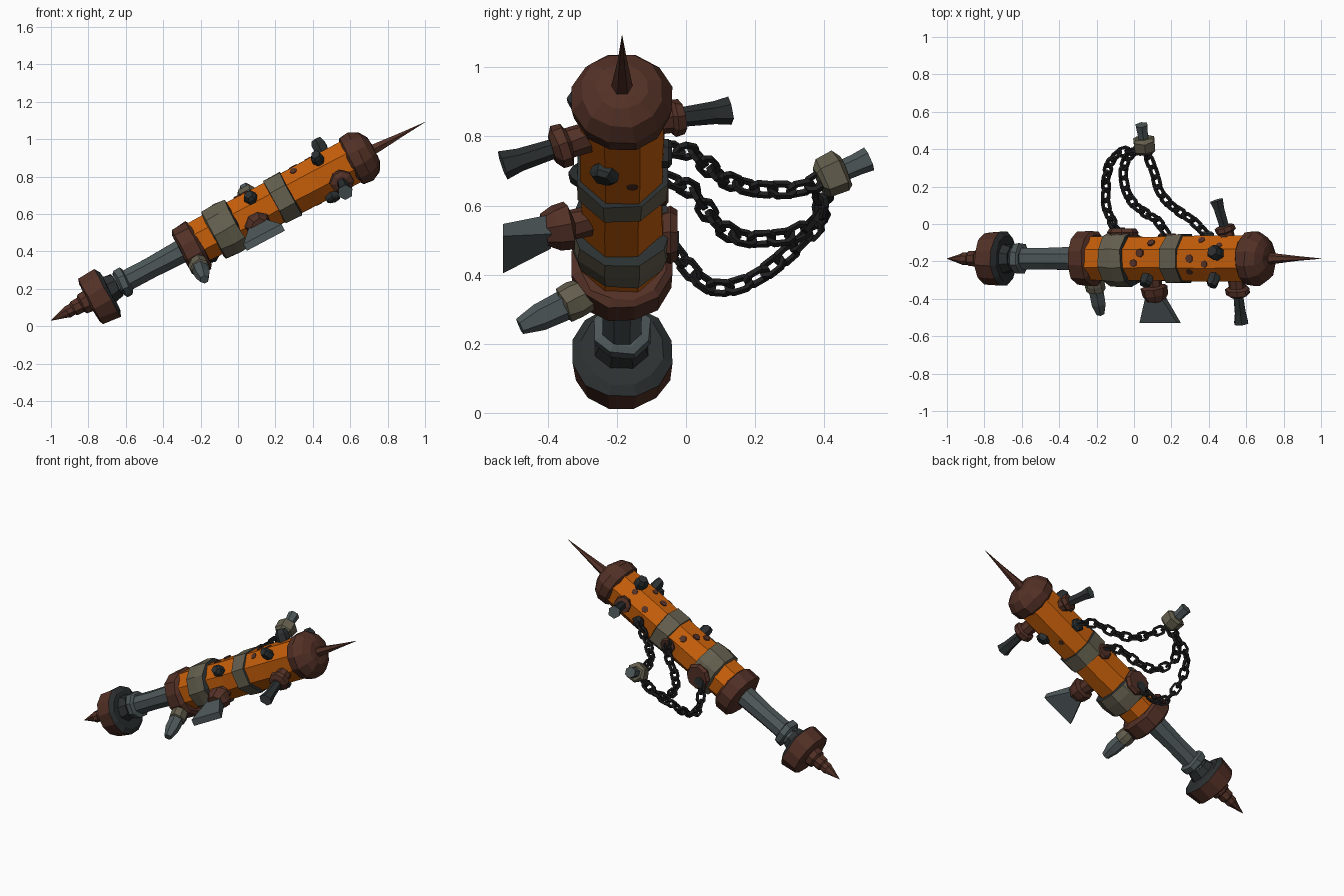
import bpy, bmesh, math, random
from mathutils import Vector, Matrix

if "Cube" in bpy.data.objects:
    bpy.data.objects.remove(bpy.data.objects["Cube"])

random.seed(4)


def material(name, r, g, b):
    m = bpy.data.materials.new(name)
    m.diffuse_color = (r, g, b, 1)
    m.use_nodes = True
    m.node_tree.nodes["Principled BSDF"].inputs["Base Color"].default_value = m.diffuse_color
    return m


ORANGE = material("orange_paint", 0.56, 0.112, 0.003)
RUST = material("rust_brown", 0.085, 0.030, 0.019)
KHAKI = material("khaki_wrap", 0.125, 0.112, 0.075)
STEEL = material("grey_steel", 0.075, 0.095, 0.098)
DARK = material("dark_steel", 0.024, 0.029, 0.030)
BLACK = material("chain_black", 0.014, 0.014, 0.015)

# Tilted main axis: U runs along the club, V is its upper side
TILT = math.radians(27.95)
FOOT = Vector((-1, -0.185, 0.03))
U = Vector((math.cos(TILT), 0, math.sin(TILT)))
V = Vector((-math.sin(TILT), 0, math.cos(TILT)))
Y = Vector((0, 1, 0))


def finish(name, bm, *mats):
    bmesh.ops.recalc_face_normals(bm, faces=bm.faces)
    mesh = bpy.data.meshes.new(name)
    bm.to_mesh(mesh)
    bm.free()
    for m in mats:
        mesh.materials.append(m)
    ob = bpy.data.objects.new(name, mesh)
    bpy.context.collection.objects.link(ob)
    return ob


def lathe(name, base, direction, profile, sides, mat, end_mat=None, jitter=0.0, turn=0.5):
    """Faceted turned shape; profile = (distance, radius). end_mat colours the far end."""
    bm = bmesh.new()
    d = Vector(direction).normalized()
    a = (V - d * V.dot(d)) if abs(V.dot(d)) < 0.9 else (U - d * U.dot(d))
    a.normalize()
    b = d.cross(a)
    rings = []
    for t, r in profile:
        ring = []
        for i in range(sides):
            ang = 2 * math.pi * (i + turn) / sides
            p = Vector(base) + d * t + (a * math.cos(ang) + b * math.sin(ang)) * r
            if r > 0.01:
                p += Vector([random.uniform(-jitter, jitter) for _ in range(3)])
            ring.append(bm.verts.new(p))
        rings.append(ring)
    for lo, hi in zip(rings, rings[1:]):
        for i in range(sides):
            j = (i + 1) % sides
            bm.faces.new((lo[i], lo[j], hi[j], hi[i]))
    bm.faces.new(rings[0][::-1])
    bm.faces.new(rings[-1])
    bmesh.ops.recalc_face_normals(bm, faces=bm.faces)
    if end_mat:
        for f in bm.faces:
            f.material_index = int(f.normal.dot(d) > 0.6)
    return finish(name, bm, mat, *([end_mat] if end_mat else []))


def on_axis(name, profile, sides, mat, end_mat=None, jitter=0.004, drop=0.0):
    return lathe(name, FOOT - V * drop, U, profile, sides, mat, end_mat, jitter)


def surface(t, degrees, r, side=0.0):
    """Point and normal on the club; 0 deg = upper side, 90 = back, -90 = front."""
    a = math.radians(degrees)
    n = V * math.cos(a) + Y * math.sin(a)
    return FOOT + U * t + n * r + (Y * math.cos(a) - V * math.sin(a)) * side, n


# Handle, pommel and bottom spike
on_axis("bottom_spike", [(0, .001), (.09, .03), (.10, .036), (.13, .034), (.14, .045),
                         (.18, .044), (.19, .06), (.25, .068)], 8, RUST, jitter=.002)
on_axis("pommel", [(.225, .115), (.235, .142), (.335, .152), (.352, .122)], 12, RUST, DARK, drop=.012)
on_axis("pommel_neck", [(.34, .085), (.40, .07)], 8, DARK)
on_axis("handle", [(.38, .062), (.6, .06), (.82, .068)], 8, STEEL, jitter=.002)
on_axis("handle_collar", [(.41, .07), (.42, .086), (.455, .086), (.465, .066)], 8, STEEL)

# Head barrel with end rings and wraps
on_axis("guard_ring", [(.785, .12), (.80, .147), (.885, .15), (.90, .128)], 12, RUST, drop=.015)
on_axis("barrel", [(.86, .124), (1.05, .128), (1.25, .127), (1.4, .129), (1.6, .131), (1.84, .131)],
        8, ORANGE, jitter=.003)
on_axis("lower_wrap", [(.975, .128), (.985, .147), (1.06, .156), (1.12, .15), (1.125, .12)],
        10, KHAKI, DARK, drop=.006)
on_axis("upper_wrap", [(1.35, .125), (1.355, .138), (1.45, .14), (1.456, .12)], 8, KHAKI, DARK)
on_axis("top_ring", [(1.805, .12), (1.818, .142), (1.875, .148), (1.925, .122), (1.95, .075),
                     (1.955, .04)], 12, RUST)
on_axis("top_spike", [(1.92, .034), (1.99, .027), (2.12, .013), (2.263, .001)], 6, RUST, jitter=.001)

# Rust patches lying flat on the barrel faces
for k, (t, deg, side, r) in enumerate([(1.23, 0, .03, .024), (1.19, 0, -.025, .022), (1.53, 0, 0, .024),
                                       (1.62, 0, -.03, .02), (1.28, 45, 0, .022), (1.58, 45, .02, .022),
                                       (1.70, 45, -.02, .02), (1.56, 180, -.03, .018),
                                       (1.52, -45, .02, .02)]):
    p, n = surface(t, deg, .116, side)
    lathe(f"rust_patch_{k + 1}", p, n, [(0, r), (.0085, r * .95)], 7, RUST)

# Hex bolts
for k, (t, deg, length, r) in enumerate([(1.705, 12, .09, .04), (1.665, -50, .085, .034),
                                         (1.25, -55, .07, .036), (1.64, 202, .05, .042)]):
    p, n = surface(t, deg, .105)
    lathe(f"bolt_{k + 1}", p, n, [(0, r * .8), (length * .4, r), (length * .75, r),
                                  (length, r * .7)], 6, DARK, jitter=.003)


def peg(name, start, end, collar, collar_mat, post, mat, end_mat=None):
    """Post with a collar; collar and post are (distance, radius) profiles."""
    d = Vector(end) - Vector(start)
    lathe(name + "_collar", start, d, collar, 8, collar_mat, jitter=.003)
    lathe(name + "_post", start, d, [(f * d.length, r) for f, r in post], 6, mat, end_mat, jitter=.002)


# Pegs sticking out of the barrel
peg("front_upper_peg", (.545, -.28, .80), (.575, -.53, .715),
    [(0, .045), (.06, .046), (.07, .065), (.10, .063), (.115, .04)], RUST,
    [(.3, .028), (.8, .032), (1, .043)], DARK, STEEL)
peg("back_upper_peg", (.505, -.09, .845), (.44, .125, .875),
    [(0, .04), (.045, .042), (.055, .055), (.08, .052), (.085, .03)], RUST,
    [(.3, .028), (.8, .032), (1, .04)], DARK, STEEL)
peg("front_lower_peg", (-.22, -.26, .355), (-.18, -.48, .25),
    [(0, .045), (.07, .055), (.105, .052), (.11, .04)], KHAKI,
    [(.3, .046), (.75, .042), (1, .024)], STEEL)

# Flared front blade with its socket
lathe("blade_socket", (.10, -.28, .555), (.02, -.14, -.03),
      [(0, .045), (.05, .045), (.06, .072), (.10, .068), (.135, .048)], 8, RUST, jitter=.003)
bm = bmesh.new()
for c, hu, hv in ((Vector((.115, -.39, .525)), .045, .032), (Vector((.14, -.53, .475)), .115, .02)):
    for su in (-1, 1):
        for sv in (-1, 1):
            bm.verts.new(c + U * hu * su + V * hv * sv)
bmesh.ops.convex_hull(bm, input=bm.verts)
finish("front_blade", bm, STEEL)

# Chain anchors on the back
lathe("lower_anchor", (-.06, -.07, .515), Y, [(0, .075), (.025, .085), (.045, .072)], 8, RUST)
lathe("lower_anchor_bump", (-.08, -.06, .49), Y, [(0, .04), (.04, .036)], 6, DARK)
lathe("middle_anchor", (.18, -.085, .65), Y, [(0, .05), (.025, .052), (.035, .04)], 8, RUST)
lathe("upper_anchor", (.39, -.085, .75), Y, [(0, .042), (.035, .042), (.045, .03)], 6, DARK)

# Torn-off block at the chain ends
HOOK = Vector((.06, .385, .67))
OUT = Vector((-.02, .145, .065))
lathe("chain_block", HOOK, OUT, [(0, .045), (.015, .06), (.07, .064), (.085, .045)], 6, KHAKI, jitter=.004)
lathe("chain_block_post", HOOK, OUT, [(.05, .03), (.12, .032), (.16, .036)], 6, STEEL)


def spline(pts, steps=24):
    """Catmull-Rom curve through the points."""
    p = [Vector(q) for q in pts]
    p = [p[0] * 2 - p[1]] + p + [p[-1] * 2 - p[-2]]
    out = []
    for a, b, c, d in zip(p, p[1:], p[2:], p[3:]):
        for s in range(steps):
            t = s / steps
            out.append(.5 * (2 * b + (c - a) * t + (2 * a - 5 * b + 4 * c - d) * t ** 2
                             + (3 * b - a - 3 * c + d) * t ** 3))
    return out + [p[-2]]


def chain(name, pts, pitch=.056, wire=.0078):
    """Alternating square-wire links along a curve."""
    bm = bmesh.new()
    path, travelled, count = spline(pts), 0.0, 0
    outline = [(.034, .011), (.018, .023), (-.018, .023), (-.034, .011),
               (-.034, -.011), (-.018, -.023), (.018, -.023), (.034, -.011)]
    for p, q in zip(path, path[1:]):
        travelled += (q - p).length
        if travelled < pitch * (count + .5):
            continue
        d = (q - p).normalized()
        s = d.cross(Vector((.3, .2, 1))).normalized()
        s = Matrix.Rotation(math.pi / 2 * (count % 2) + .5, 3, d) @ s
        n = d.cross(s)
        count += 1
        rings = []
        for x, y in outline:
            mid = q + d * x + s * y
            o = (d * x + s * y).normalized()
            rings.append([bm.verts.new(mid + (o * i + n * j) * wire)
                          for i, j in ((1, 1), (-1, 1), (-1, -1), (1, -1))])
        for i, r in enumerate(rings):
            r2 = rings[(i + 1) % len(rings)]
            for k in range(4):
                m = (k + 1) % 4
                bm.faces.new((r[k], r[m], r2[m], r2[k]))
    finish(name, bm, BLACK)


# Three hanging chains
chain("lower_chain", [(-.09, -.04, .48), (-.13, .04, .385), (-.15, .11, .362), (-.15, .19, .385),
                      (-.145, .27, .44), (-.11, .355, .52), (-.04, .39, .57), (.05, .40, .65)])
chain("middle_chain", [(.18, -.06, .68), (.12, .02, .64), (.03, .08, .56), (-.03, .15, .51),
                       (-.055, .24, .505), (-.05, .32, .52), (-.01, .38, .575), (.06, .40, .66)])
chain("upper_chain", [(.39, -.06, .765), (.31, .02, .75), (.21, .09, .69), (.14, .17, .655),
                      (.11, .27, .645), (.08, .35, .655), (.07, .41, .69)])
